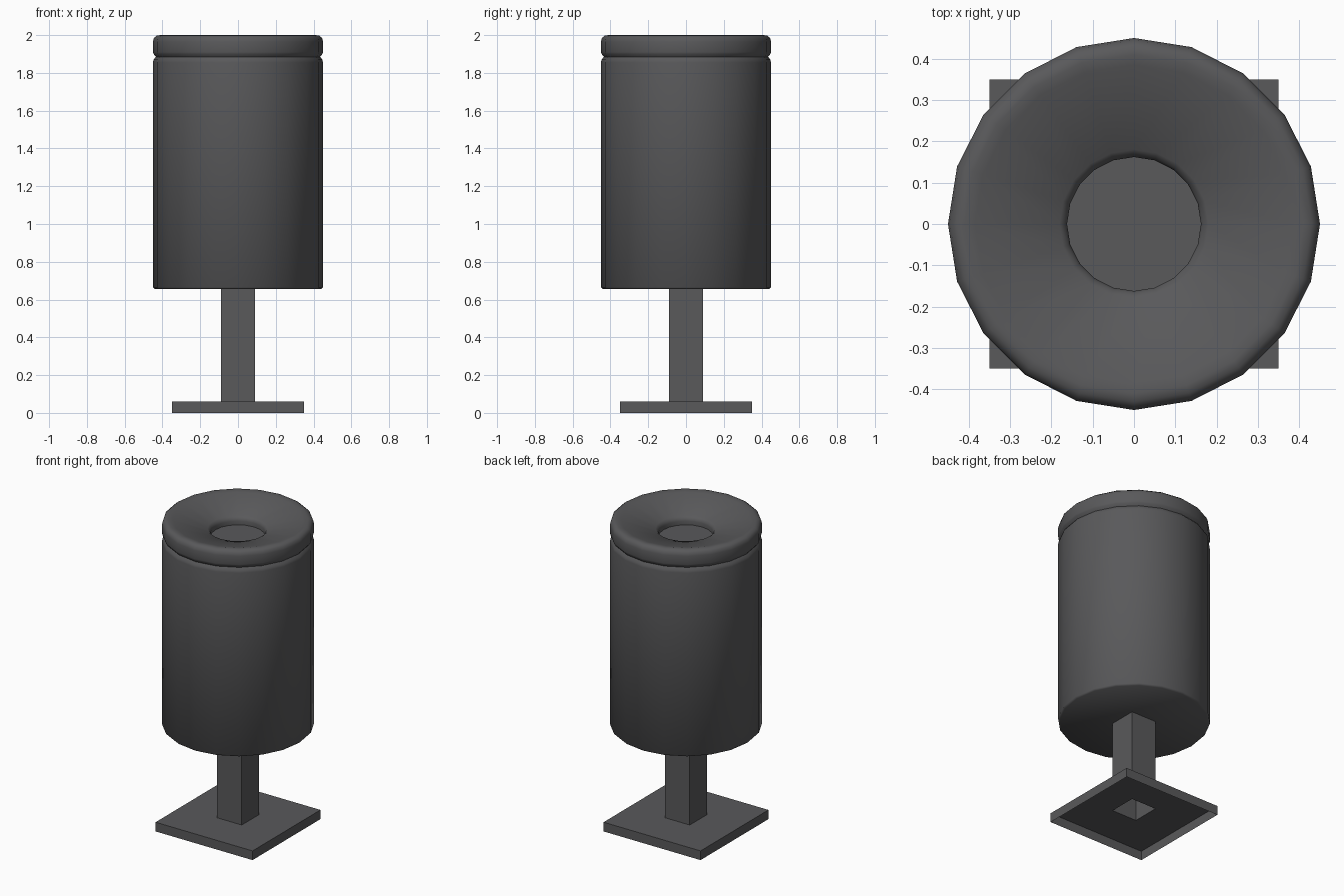
import bpy, bmesh, math

if "Cube" in bpy.data.objects:
    bpy.data.objects.remove(bpy.data.objects["Cube"])

SIDES = 20
grey = bpy.data.materials.new("dark grey metal")
grey.diffuse_color = (0.1, 0.1, 0.104, 1)
grey.use_nodes = True
grey.node_tree.nodes["Principled BSDF"].inputs["Base Color"].default_value = grey.diffuse_color


def finish(name, bm, smooth=None):
    me = bpy.data.meshes.new(name)
    bm.to_mesh(me)
    bm.free()
    ob = bpy.data.objects.new(name, me)
    bpy.context.collection.objects.link(ob)
    me.materials.append(grey)
    if smooth:
        bpy.ops.object.select_all(action='DESELECT')
        ob.select_set(True)
        bpy.context.view_layer.objects.active = ob
        bpy.ops.object.shade_smooth_by_angle(angle=math.radians(smooth))
    return ob


def lathe(name, profile, closed=False, cap_start=False, cap_end=False):
    """Spin (radius, z) points, listed bottom-outside to top-inside."""
    bm = bmesh.new()
    rings = [[bm.verts.new((r * math.cos(2 * math.pi * i / SIDES),
                            r * math.sin(2 * math.pi * i / SIDES), z))
              for i in range(SIDES)] for r, z in profile]
    pairs = list(zip(rings, rings[1:]))
    if closed:
        pairs.append((rings[-1], rings[0]))
    for a, b in pairs:
        for i in range(SIDES):
            j = (i + 1) % SIDES
            bm.faces.new((a[i], a[j], b[j], b[i]))
    if cap_start:
        bm.faces.new(rings[0][::-1])
    if cap_end:
        bm.faces.new(rings[-1])
    return finish(name, bm, 50)


# Drum with softened rims
lathe("bin_body", [(0.44, 0.655), (0.45, 0.665), (0.45, 1.855),
                   (0.447, 1.87), (0.435, 1.885)],
      cap_start=True, cap_end=True)

# Rounded lid with a funnel down to the opening
lathe("bin_lid", [(0.435, 1.885), (0.447, 1.9), (0.45, 1.91), (0.45, 1.965),
                  (0.445, 1.985), (0.43, 1.997), (0.41, 2.0), (0.385, 1.994),
                  (0.18, 1.937), (0.167, 1.925), (0.162, 1.91), (0.162, 1.885)])

# Hollow foot plate and post, open underneath
bm = bmesh.new()
loops = [[bm.verts.new((h * sx, h * sy, z))
          for sx, sy in ((-1, -1), (1, -1), (1, 1), (-1, 1))]
         for h, z in ((0.35, 0), (0.35, 0.06), (0.09, 0.06), (0.09, 0.656))]
for a, b in zip(loops, loops[1:]):
    for i in range(4):
        j = (i + 1) % 4
        bm.faces.new((a[i], a[j], b[j], b[i]))
finish("foot_and_post", bm)
